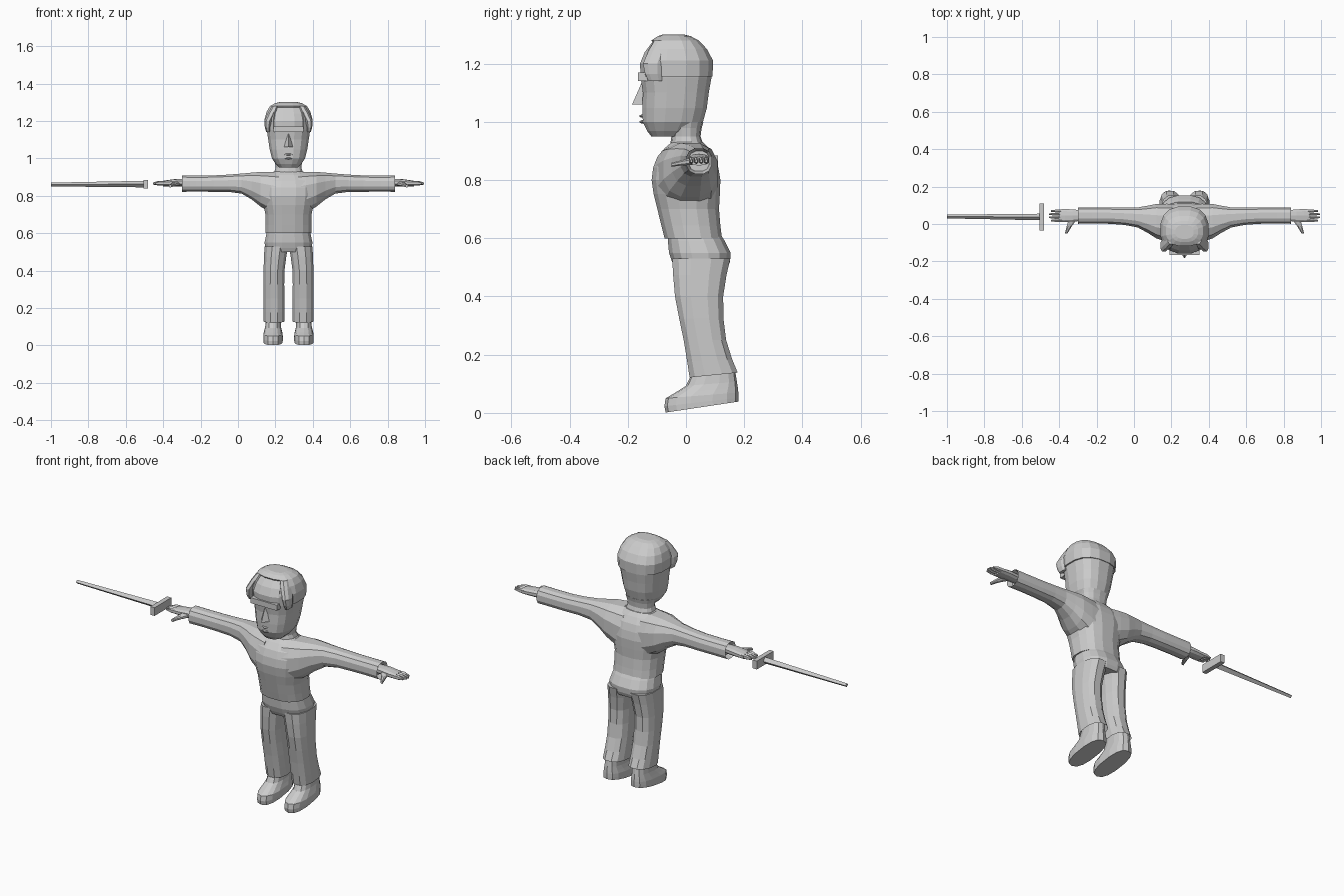
import bpy, bmesh, math
from mathutils import Vector

cube = bpy.data.objects.get("Cube")
if cube:
    bpy.data.objects.remove(cube)

CENTRE = 0.27  # x of the figure's plane of symmetry

grey = bpy.data.materials.new("plain grey")
grey.use_nodes = True
grey.diffuse_color = (0.6, 0.6, 0.6, 1)
grey.node_tree.nodes["Principled BSDF"].inputs["Base Color"].default_value = grey.diffuse_color


def finish(name, bm, mirror=False, x=CENTRE):
    mesh = bpy.data.meshes.new(name)
    bm.to_mesh(mesh)
    bm.free()
    mesh.materials.append(grey)
    obj = bpy.data.objects.new(name, mesh)
    obj.location.x = x
    bpy.context.collection.objects.link(obj)
    if mirror:
        obj.modifiers.new("Mirror", 'MIRROR').use_mirror_merge = False
    return obj


def between(before, start, end, after, t):
    """Smooth curve from start to end, guided by the neighbouring values."""
    bend = 2 * before - 5 * start + 4 * end - after
    twist = 3 * (start - end) + after - before
    return start + t * (end - before + t * (bend + t * twist)) / 2


def refine(keys, steps):
    """Add smoothly interpolated rings between the key rings."""
    padded = [keys[0], *keys, keys[-1]]
    rings = []
    for group in zip(padded, padded[1:], padded[2:], padded[3:]):
        for step in range(steps):
            rings.append([between(*values, step / steps) for values in zip(*group)])
    return rings + [keys[-1]]


def loft(name, keys, axis='Z', sides=14, steps=2, power=0.8, offset=0.5,
         mirror=False, x=CENTRE, hollow=None, keep=None):
    """Each key ring is (position, a low, a high, b low, b high, slant)."""
    bm = bmesh.new()
    loops = []
    full_keys = [(*key, 0) if len(key) < 6 else key for key in keys]
    for place, a_low, a_high, b_low, b_high, slant in refine(full_keys, steps):
        loop = []
        for i in range(sides):
            angle = math.tau * (i + offset) / sides
            c, s = math.cos(angle), math.sin(angle)
            u = math.copysign(abs(c) ** power, c) * (a_high - a_low) / 2
            v = math.copysign(abs(s) ** power, s) * (b_high - b_low) / 2
            a, b = (a_low + a_high) / 2 + u, (b_low + b_high) / 2 + v
            p = place + slant * v
            spot = {'Z': (a, b, p), 'X': (p, a, b), 'Y': (a, p, b)}[axis]
            loop.append(bm.verts.new(spot))
        loops.append(loop)
    for low, high in zip(loops, loops[1:]):
        for i in range(sides):
            j = (i + 1) % sides
            bm.faces.new((low[i], low[j], high[j], high[i]))
    caps = {'start': bm.faces.new(loops[0]), 'end': bm.faces.new(loops[-1])}
    bmesh.ops.recalc_face_normals(bm, faces=bm.faces)
    if hollow:
        bmesh.ops.inset_individual(bm, faces=[caps[hollow]], thickness=0.01, depth=-0.03)
    if keep:
        drop = [f for f in bm.faces if not keep(f.calc_center_median())]
        bmesh.ops.delete(bm, geom=drop, context='FACES')
    return finish(name, bm, mirror, x)


def upright(rows):
    """Symmetric rows of (height, half width, front, back)."""
    return [(z, -half, half, front, back) for z, half, front, back in rows]


def box(name, low, high, x=CENTRE):
    bm = bmesh.new()
    bmesh.ops.create_cube(bm, size=1)
    low, high = Vector(low), Vector(high)
    for vert in bm.verts:
        vert.co = (low + high) / 2 + vert.co * (high - low)
    finish(name, bm, x=x)


# Head and neck
head = [(0.95, 0.05, -0.12, 0), (1, 0.09, -0.15, 0.06), (1.1, 0.11, -0.15, 0.08),
        (1.2, 0.12, -0.16, 0.09), (1.27, 0.09, -0.12, 0.04), (1.29, 0.04, -0.08, -0.01)]
loft("head", upright(head), sides=16)
loft("neck", upright([(0.9, 0.09, -0.06, 0.07), (0.95, 0.07, -0.05, 0.05),
                      (1, 0.08, -0.06, 0.06)]))
box("brow", (-0.08, -0.165, 1.14), (0.08, -0.13, 1.17))

# Hair grown from the head shape, open above the forehead
GROWTH = 0.01
hair = [(z + GROWTH, half + GROWTH, front, back + GROWTH / 2)
        for z, half, front, back in head[2:]]


def is_hair(spot):
    forehead = spot.y < -0.09 and abs(spot.x) < 0.075 and spot.z < 1.27
    return spot.z > 1.16 and not forehead


shell = loft("hair", upright(hair), sides=16, keep=is_hair)
shell.modifiers.new("Thickness", 'SOLIDIFY').thickness = GROWTH

# Locks framing the forehead
loft("side_lock", [(1.14, 0.1, 0.12, -0.13, -0.08), (1.2, 0.09, 0.13, -0.15, -0.08),
                   (1.28, 0.05, 0.09, -0.11, -0.05)], sides=8, mirror=True)

# Nose wedge
bm = bmesh.new()
corners = [(0, -0.15, 1.14), (0, -0.185, 1.06), (0.03, -0.14, 1.06),
           (-0.03, -0.14, 1.06), (0, -0.13, 1.1)]
bmesh.ops.convex_hull(bm, input=[bm.verts.new(corner) for corner in corners])
finish("nose", bm)

# Lips
for name, z in (("upper_lip", 1.02), ("lower_lip", 1)):
    half = 0.006
    edge = (-0.14, -0.13, z, z + half)
    loft(name, [(-0.04, *edge), (0, -0.16, -0.13, z - half, z + half), (0.04, *edge)],
         axis='X', sides=8, steps=1)

# Jumper body
loft("torso", upright([(0.6, 0.125, -0.075, 0.125), (0.7, 0.125, -0.1, 0.115),
                       (0.8, 0.145, -0.12, 0.12), (0.88, 0.14, -0.1, 0.1),
                       (0.93, 0.08, -0.05, 0.06)]), sides=16)

# Sleeves flare into the shoulders and are hollow at the wrist
loft("sleeve", [(0.05, -0.11, 0.11, 0.68, 0.93), (0.15, -0.08, 0.11, 0.74, 0.93),
                (0.25, -0.02, 0.09, 0.81, 0.92), (0.4, 0, 0.09, 0.82, 0.91),
                (0.57, 0, 0.09, 0.82, 0.91)],
     axis='X', sides=12, mirror=True, hollow='end')

# Hands: palm, four fingers and a thumb
loft("palm", [(0.53, 0.02, 0.07, 0.85, 0.89), (0.6, 0.01, 0.08, 0.85, 0.89),
              (0.67, 0.01, 0.08, 0.85, 0.88)], axis='X', sides=10, mirror=True)
WIDTH = 0.017
for i, name in enumerate(("index", "middle", "ring", "little")):
    y = 0.01 + i * WIDTH
    reach = 0.72 - 0.01 * abs(i - 1.5)
    side = (y, y + WIDTH, 0.855, 0.88)
    tip = (reach + 0.01, y + WIDTH / 4, y + WIDTH * 3 / 4, 0.86, 0.87)
    loft(name + "_finger", [(0.64, *side), (reach - 0.02, *side), tip],
         axis='X', sides=6, steps=1, mirror=True)
loft("thumb", [(0.03, 0.57, 0.62, 0.85, 0.88), (-0.01, 0.6, 0.63, 0.85, 0.87),
               (-0.05, 0.625, 0.64, 0.845, 0.86)], axis='Y', sides=8, mirror=True)

# Trousers: seat and two legs with hollow cuffs
loft("trouser_seat", upright([(0.5, 0.12, -0.04, 0.145), (0.55, 0.13, -0.06, 0.155),
                              (0.63, 0.11, -0.065, 0.11)]), sides=16)
loft("trouser_leg", [(0.13, 0.02, 0.135, 0.01, 0.18, 0.1), (0.25, 0.02, 0.135, -0.01, 0.14),
                     (0.4, 0.02, 0.135, -0.04, 0.13), (0.53, 0, 0.13, -0.05, 0.155)],
     sides=12, mirror=True, hollow='start')

# Shoes with sloping soles
loft("shoe", [(0.02, 0.03, 0.135, -0.07, 0.18, 0.15), (0.06, 0.03, 0.135, -0.07, 0.18, 0.08),
              (0.1, 0.04, 0.125, 0, 0.175, 0.08), (0.17, 0.04, 0.12, 0.03, 0.165)],
     mirror=True)

# Sword, floating beyond the right hand
loft("sword_blade", [(-1, 0.03, 0.05, 0.85, 0.87), (-0.5, 0.02, 0.055, 0.845, 0.88)],
     axis='X', sides=4, steps=1, power=1, offset=0, x=0)
box("sword_guard", (-0.505, -0.035, 0.84), (-0.48, 0.11, 0.885), x=0)
